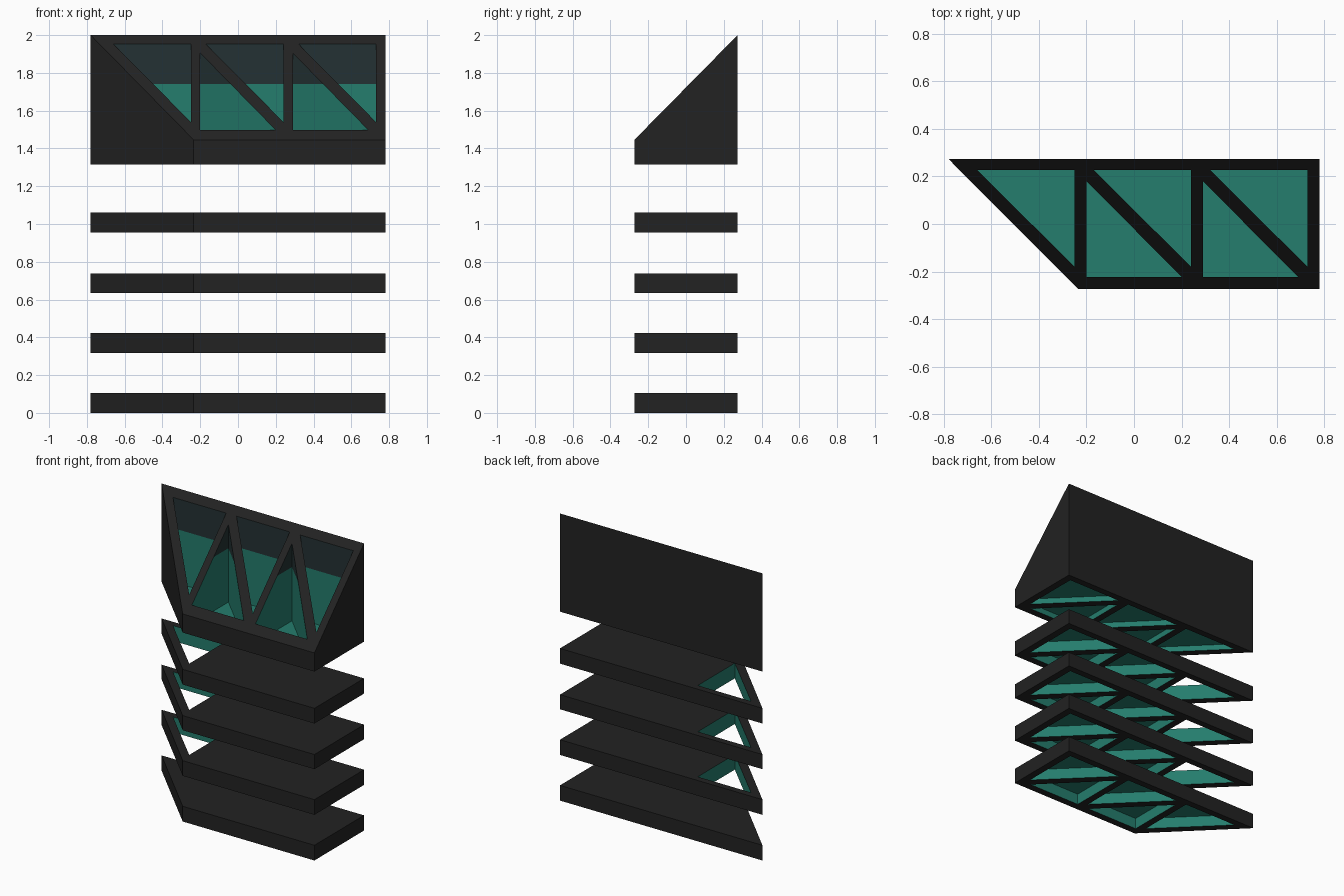
import bpy, bmesh

if "Cube" in bpy.data.objects:
    bpy.data.objects.remove(bpy.data.objects["Cube"])

def material(name, rgb):
    m = bpy.data.materials.new(name)
    m.diffuse_color = (*rgb, 1)
    m.use_nodes = True
    m.node_tree.nodes["Principled BSDF"].inputs["Base Color"].default_value = m.diffuse_color
    return m

MATS = [material("charcoal", (0.016, 0.016, 0.016)),
        material("teal", (0.018, 0.205, 0.153)),
        material("dark_slate", (0.017, 0.031, 0.033))]
CHARCOAL, TEAL, SLATE = range(3)

# footprint and the triangular truss cells
OUTLINE = [(-0.78, 0.273), (-0.235, -0.273), (0.78, -0.273), (0.78, 0.273)]
TIP_CELL = [(-0.66, 0.227), (-0.25, -0.18), (-0.25, 0.227)]
CELLS = [TIP_CELL]
for x in (-0.2, 0.29):
    CELLS.append([(x, 0.18), (x, -0.222), (x + 0.4, -0.222)])
    CELLS.append([(x + 0.03, 0.227), (x + 0.44, -0.18), (x + 0.44, 0.227)])

def flat(z):
    return lambda y: z

def plate(bm, loops, zf, mat):
    """Filled outline (first loop) with holes (other loops) at height zf(y)."""
    edges = []
    for lp in loops:
        vs = [bm.verts.new((x, y, 0)) for x, y in lp]
        edges += [bm.edges.new((vs[i], vs[i - 1])) for i in range(len(vs))]
    verts = {v for e in edges for v in e.verts}
    res = bmesh.ops.triangle_fill(bm, edges=edges, use_beauty=True, use_dissolve=False)
    for f in res["geom"]:
        if isinstance(f, bmesh.types.BMFace):
            f.material_index = mat
    for v in verts:
        v.co.z = zf(v.co.y)

def walls(bm, lp, lo, hi, mat):
    for (x0, y0), (x1, y1) in zip(lp, lp[1:] + lp[:1]):
        f = bm.faces.new([bm.verts.new(c) for c in (
            (x0, y0, lo(y0)), (x1, y1, lo(y1)), (x1, y1, hi(y1)), (x0, y0, hi(y0)))])
        f.material_index = mat

def pocket(bm, lp, floor, rim):
    """Teal recess from the rim surface to a flat end face."""
    walls(bm, lp, floor, rim, TEAL)
    plate(bm, [lp], floor, TEAL)

def finish(bm, name, band=None):
    bmesh.ops.remove_doubles(bm, verts=bm.verts[:], dist=1e-5)
    bmesh.ops.recalc_face_normals(bm, faces=bm.faces[:])
    if band:  # upper part of the inside walls is dark
        bmesh.ops.bisect_plane(bm, geom=bm.verts[:] + bm.edges[:] + bm.faces[:],
                               plane_co=(0, 0, band), plane_no=(0, 0, 1))
        for f in bm.faces:
            if f.material_index == TEAL and f.calc_center_median().z > band:
                f.material_index = SLATE
    me = bpy.data.meshes.new(name)
    bm.to_mesh(me)
    bm.free()
    for m in MATS:
        me.materials.append(m)
    ob = bpy.data.objects.new(name, me)
    bpy.context.collection.objects.link(ob)

# floor slabs: truss recesses underneath, open tip cell except on the lowest
for i, (z0, z1) in enumerate([(0, 0.106), (0.318, 0.424), (0.636, 0.738), (0.954, 1.06)]):
    bm = bmesh.new()
    lo, hi, ceiling = flat(z0), flat(z1), flat(z1 - 0.03)
    walls(bm, OUTLINE, lo, hi, CHARCOAL)
    plate(bm, [OUTLINE] + CELLS, lo, CHARCOAL)
    plate(bm, [OUTLINE] + ([TIP_CELL] if i else []), hi, CHARCOAL)
    for cell in CELLS:
        if i and cell is TIP_CELL:
            walls(bm, cell, lo, hi, TEAL)
        else:
            pocket(bm, cell, ceiling, lo)
    finish(bm, f"floor_slab_{i + 1}")

# sloped top block: deep cells from above, shallow cells below
bm = bmesh.new()
base = flat(1.316)
slope = lambda y: 1.446 + (y + 0.273) * (0.554 / 0.546)
walls(bm, OUTLINE, base, slope, CHARCOAL)
plate(bm, [OUTLINE] + CELLS, base, CHARCOAL)
plate(bm, [OUTLINE] + CELLS, slope, CHARCOAL)
for cell in CELLS:
    pocket(bm, cell, flat(1.365), slope)
    pocket(bm, cell, flat(1.355), base)
finish(bm, "sloped_top_block", band=1.74)
